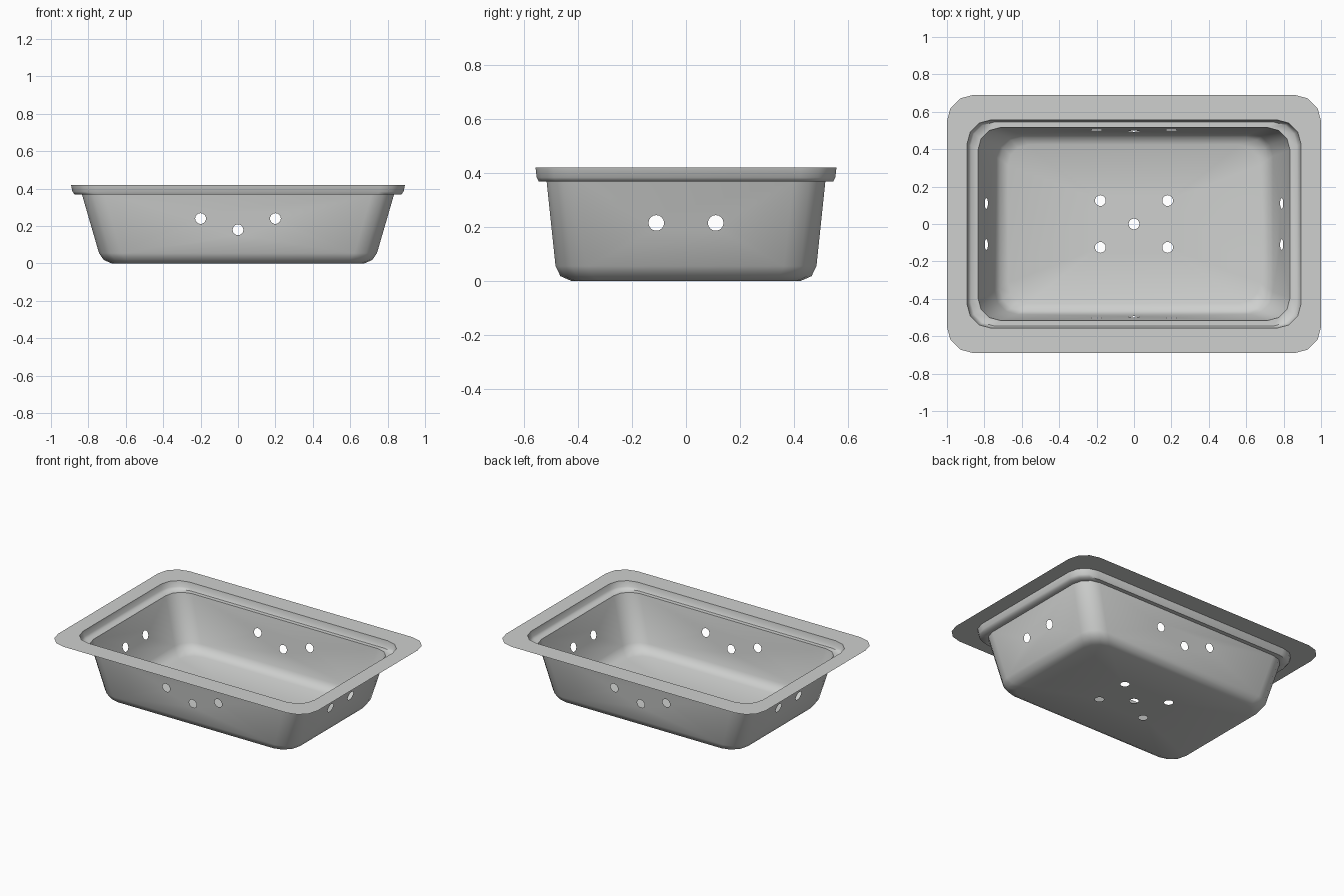
import bpy, bmesh, math
from mathutils import Vector

if "Cube" in bpy.data.objects:
    bpy.data.objects.remove(bpy.data.objects["Cube"])

SEG = 3          # facets per rounded corner
HOLE_R = 0.029
HOLE_SIDES = 16

# cross-section of the pressed tray: half width, half depth, corner radius, height
PROFILE = [
    (1.00, 0.69, 0.14, 0.42),     # flange edge
    (0.893, 0.557, 0.13, 0.42),   # flange inner edge
    (0.885, 0.553, 0.13, 0.383),  # step wall
    (0.872, 0.545, 0.125, 0.368), # step ledge
    (0.834, 0.516, 0.12, 0.368),  # ledge inner edge
    (0.743, 0.483, 0.12, 0.055),  # wall bottom
    (0.717, 0.465, 0.12, 0.018),  # bottom curve
    (0.674, 0.424, 0.11, 0.0),    # floor edge
]
WALL = 4  # the profile step that carries the holes

LONG_HOLES = [(-0.2, 0.24), (0.0, 0.18), (0.2, 0.24)]
SHORT_HOLES = [(-0.11, 0.215), (0.11, 0.215)]
FLOOR_HOLES = [(0, 0), (0.18, 0.125), (-0.18, 0.125), (0.18, -0.125), (-0.18, -0.125)]

bm = bmesh.new()


def ring(hx, hy, r, z):
    verts = []
    for c, (sx, sy) in enumerate([(1, 1), (-1, 1), (-1, -1), (1, -1)]):
        for i in range(SEG + 1):
            a = math.pi / 2 * (c + i / SEG)
            verts.append(bm.verts.new((sx * (hx - r) + r * math.cos(a),
                                       sy * (hy - r) + r * math.sin(a), z)))
    return verts


def edge(a, b):
    return bm.edges.get((a, b)) or bm.edges.new((a, b))


def loop_edges(verts):
    return [edge(v, verts[(i + 1) % len(verts)]) for i, v in enumerate(verts)]


def pierced_face(outline, holes, place, normal):
    """Fill an outline, leaving a round hole at each (u, v) centre."""
    edges = loop_edges(outline)
    for u, v in holes:
        circle = []
        for i in range(HOLE_SIDES):
            a = 2 * math.pi * i / HOLE_SIDES
            circle.append(bm.verts.new(place(u + HOLE_R * math.cos(a),
                                             v + HOLE_R * math.sin(a))))
        edges += loop_edges(circle)
    bmesh.ops.triangle_fill(bm, edges=edges, use_beauty=True, normal=normal)


rings = [ring(*p) for p in PROFILE]
n = len(rings[0])
wx0, wy0, _, wz0 = PROFILE[WALL]
wx1, wy1, _, wz1 = PROFILE[WALL + 1]


def wall_place(side):
    def place(u, z):
        t = (wz0 - z) / (wz0 - wz1)
        x, y = wx0 + (wx1 - wx0) * t, wy0 + (wy1 - wy0) * t
        return [(u, y, z), (-x, u, z), (u, -y, z), (x, u, z)][side]
    return place


# flange, step and walls
for k in range(len(rings) - 1):
    a, b = rings[k], rings[k + 1]
    for i in range(n):
        j = (i + 1) % n
        quad = [a[i], a[j], b[j], b[i]]
        if k == WALL and i % (SEG + 1) == SEG:
            side = i // (SEG + 1)
            normal = [Vector((0, -1, 0)), Vector((1, 0, 0)),
                      Vector((0, 1, 0)), Vector((-1, 0, 0))][side]
            pierced_face(quad, SHORT_HOLES if side % 2 else LONG_HOLES,
                         wall_place(side), normal)
        else:
            bm.faces.new(quad)

# floor with drain holes
pierced_face(rings[-1], FLOOR_HOLES, lambda u, v: (u, v, 0.0), Vector((0, 0, 1)))

# make all normals face up / into the tray
bm.normal_update()
for f in bm.faces:
    c = f.calc_center_median()
    inward = Vector((-c.x * 0.1, -c.y * 0.1, 1.0))
    if abs(f.normal.z) < 0.5:
        inward = Vector((-c.x, -c.y, 0))
    if f.normal.dot(inward) < 0:
        f.normal_flip()

mesh = bpy.data.meshes.new("tray")
bm.to_mesh(mesh)
bm.free()
tray = bpy.data.objects.new("tray", mesh)
bpy.context.collection.objects.link(tray)

grey = bpy.data.materials.new("light grey")
grey.diffuse_color = (0.62, 0.63, 0.62, 1)
grey.use_nodes = True
grey.node_tree.nodes["Principled BSDF"].inputs["Base Color"].default_value = grey.diffuse_color
mesh.materials.append(grey)

bpy.context.view_layer.objects.active = tray
tray.select_set(True)
bpy.ops.object.shade_smooth_by_angle(angle=math.radians(50))
